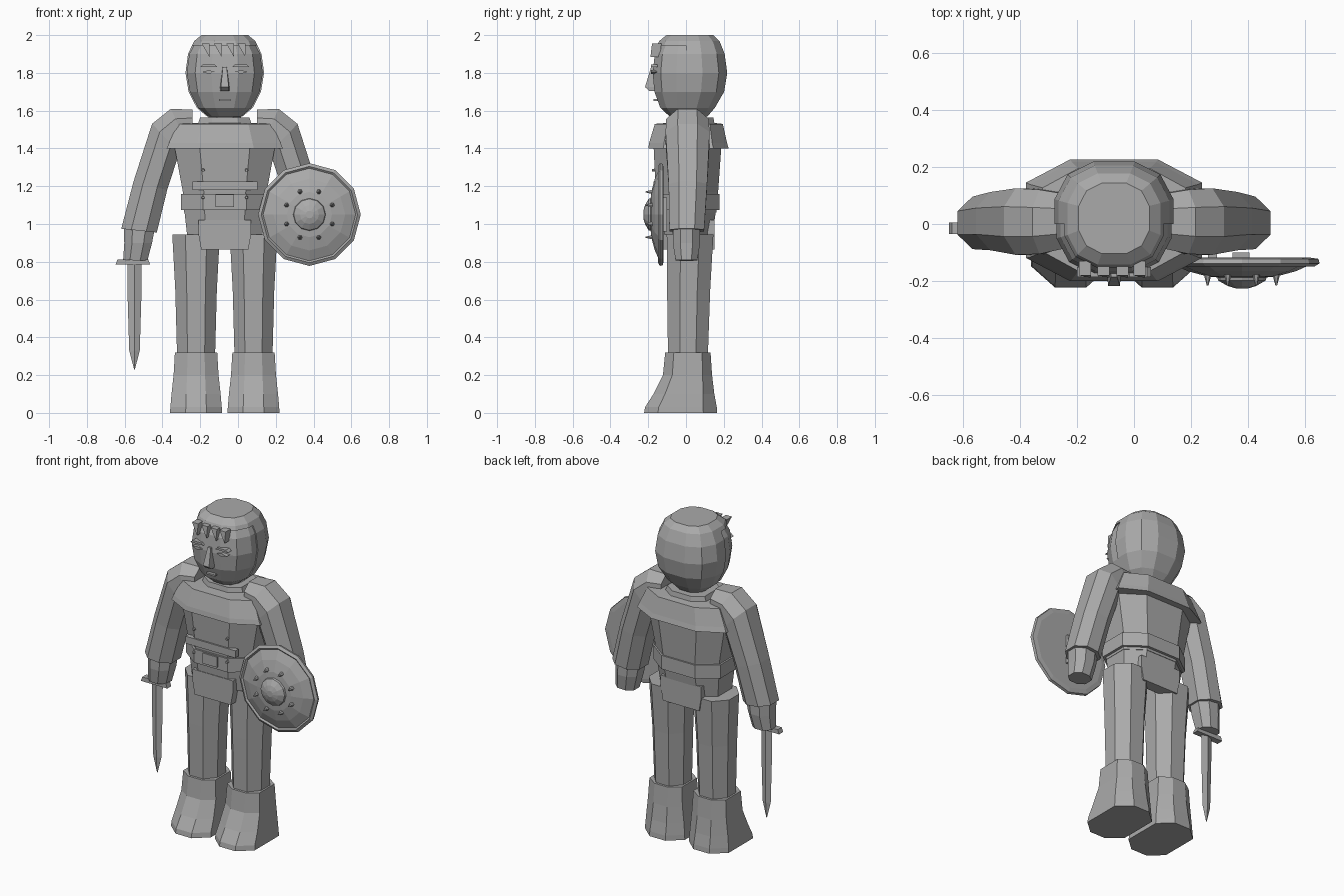
import bpy, bmesh, math
from mathutils import Vector

old = bpy.data.objects.get("Cube")
if old:
    bpy.data.objects.remove(old, do_unlink=True)

GREY = (0.4, 0.4, 0.4, 1)
mat = bpy.data.materials.new("plain_grey")
mat.use_nodes = True
mat.diffuse_color = GREY
mat.node_tree.nodes["Principled BSDF"].inputs["Base Color"].default_value = GREY
CX = -0.07  # body midline


def finish(name, bm):
    bmesh.ops.recalc_face_normals(bm, faces=bm.faces)
    mesh = bpy.data.meshes.new(name)
    bm.to_mesh(mesh)
    bm.free()
    mesh.materials.append(mat)
    ob = bpy.data.objects.new(name, mesh)
    bpy.context.collection.objects.link(ob)
    return ob


def loft_bm(rings):
    bm = bmesh.new()
    loops = [[bm.verts.new(p) for p in r] for r in rings]
    n = len(loops[0])
    for a, b in zip(loops, loops[1:]):
        for i in range(n):
            j = (i + 1) % n
            bm.faces.new((a[i], a[j], b[j], b[i]))
    bm.faces.new(loops[0])
    bm.faces.new(loops[-1])
    return bm


def loft(name, rings):
    return finish(name, loft_bm(rings))


def octagon(cx, z, hx, y0, y1, fx=0.5, fy=0.5):
    """Chamfered ring: fx and fy are the flat fractions of each side."""
    my, hy = (y0 + y1) / 2, (y1 - y0) / 2
    pts = [(fx, -1), (1, -fy), (1, fy), (fx, 1), (-fx, 1), (-1, fy), (-1, -fy), (-fx, -1)]
    return [(cx + hx * u, my + hy * v, z) for u, v in pts]


def prism(name, outline, y0, y1):
    """Extrude an x-z outline between two depths."""
    return loft(name, [[(x, y, z) for x, z in outline] for y in (y0, y1)])


def box(name, x0, x1, y0, y1, z0, z1):
    return prism(name, [(x0, z0), (x1, z0), (x1, z1), (x0, z1)], y0, y1)


# Head: soft squarish rings, with a hair shell over the back half
def head_ring(z, hx, y0, y1, grow=0.0):
    pts = []
    for i in range(12):
        a = math.radians(30 * i + 15)
        c, s = math.cos(a), math.sin(a)
        u = math.copysign(abs(c) ** 0.8, c)
        v = math.copysign(abs(s) ** 0.8, s)
        pts.append((CX + (hx + grow) * u, (y0 + y1) / 2 + ((y1 - y0) / 2 + grow) * v, z))
    return pts


HEAD = [(1.57, .09, -.09, .11), (1.615, .145, -.14, .15), (1.7, .19, -.172, .2),
        (1.8, .207, -.182, .217), (1.9, .193, -.17, .203), (1.96, .16, -.14, .175),
        (1.992, .12, -.1, .14)]
loft("head", [head_ring(*h) for h in HEAD])
hair = loft_bm([head_ring(z + (.008 if z > 1.95 else 0), hx, a, b, .007) for z, hx, a, b in HEAD])


def cut(bm, co, no):
    geom = bm.verts[:] + bm.edges[:] + bm.faces[:]
    res = bmesh.ops.bisect_plane(bm, geom=geom, plane_co=co, plane_no=no, clear_inner=True)
    bmesh.ops.holes_fill(bm, edges=[e for e in bm.edges if e.is_boundary])


top_hair = hair.copy()
cut(hair, (0, .0, 0), (0, 1, 0))
finish("back_hair", hair)
cut(top_hair, (0, 0, 1.945), (0, 0, 1))
finish("top_hair", top_hair)

# Fringe locks over the forehead
for i, dx in enumerate((-.1, -.035, .03, .09)):
    lock = [[(CX + dx + u, y, z) for u, z in ((-.022, 1.955), (.02, 1.955), (.024, 1.91))]
            for y in (-.18, -.13)]
    tip = (CX + dx + .026, -.178, 1.875)
    bm = loft_bm(lock)
    bmesh.ops.translate(bm, verts=[v for v in bm.verts if v.co.z < 1.92], vec=(-.006, -.008, -.025))
    finish("fringe_lock_%d" % i, bm)

# Face: wedge nose, eyelids, brows and mouth
loft("nose", [[(CX - w, -.15, z), (CX + w, -.15, z), (CX + w * .8, y, z), (CX - w * .8, y, z)]
              for z, w, y in ((1.705, .026, -.195), (1.725, .026, -.217), (1.83, .013, -.185))])
for s, side in ((-1, "right"), (1, "left")):
    x = CX + s * .085
    prism(side + "_brow", [(x - .045, 1.832), (x + .045, 1.832), (x + .03, 1.845), (x - .03, 1.845)],
          -.186, -.15)
    prism(side + "_eye", [(x - .035, 1.805), (x, 1.795), (x + .035, 1.805), (x, 1.815)], -.184, -.15)
box("mouth", CX - .03, CX + .03, -.172, -.12, 1.652, 1.662)

# Neck and shoulder mantle
loft("neck", [octagon(CX, z, .085, -.06, .1) for z in (1.5, 1.6)])
loft("mantle", [octagon(CX, z, hx, a, b, .5, .62) for z, hx, a, b in
                ((1.4, .308, -.2, .226), (1.43, .295, -.195, .217), (1.53, .25, -.165, .195),
                 (1.535, .14, -.1, .15), (1.565, .13, -.095, .145))])

# Torso, belt and skirt
loft("torso", [octagon(CX, z, hx, a, b) for z, hx, a, b in
               ((1.06, .215, -.15, .16), (1.17, .222, -.16, .17), (1.42, .268, -.172, .188))])
loft("belt", [octagon(CX, z, .232, -.17, .178) for z in (1.075, 1.16)])
loft("skirt", [octagon(CX, z, hx, a, b) for z, hx, a, b in
               ((.945, .2, -.14, .14), (1.08, .215, -.152, .16))])
for name, y0, y1 in (("front_flap", -.15, -.09), ("back_flap", .08, .15)):
    prism(name, [(CX - .125, .865), (CX + .125, .865), (CX + .14, .95), (CX + .14, 1.02),
                 (CX - .14, 1.02), (CX - .14, .95)], y0, y1)
box("buckle", CX - .05, CX + .05, -.178, -.15, 1.09, 1.155)
box("chest_strap", CX - .172, CX + .172, -.172, -.14, 1.18, 1.225)


# Rivets and spikes are small cones pointing forward
def cone_forward(name, x, y, z, r1, r2, depth, sides=6):
    return loft(name, [[(x + r * math.cos(math.tau * i / sides), yy, z + r * math.sin(math.tau * i / sides))
                        for i in range(sides)] for r, yy in ((r1, y), (r2, y - depth))])


for i, (dx, z) in enumerate([(s * .115, z) for s in (-1, 1) for z in (1.14, 1.285)]):
    cone_forward("rivet_%d" % i, CX + dx, -.155, z, .011, .007, .025)


# Limbs
def arm_ring(s, xi, zi, xo, zo, y0, y1):
    my, hy = (y0 + y1) / 2, (y1 - y0) / 2
    pts = [(0, -.5), (.3, -1), (.72, -1), (1, -.45), (1, .45), (.72, 1), (.3, 1), (0, .5)]
    return [(CX + s * (xi + (xo - xi) * t), my + hy * v, zi + (zo - zi) * t) for t, v in pts]


ARM = [(.17, 1.45, .17, 1.605, -.085, .105), (.2, 1.42, .285, 1.61, -.105, .12),
       (.24, 1.38, .385, 1.53, -.108, .125), (.305, 1.18, .483, 1.225, -.092, .112),
       (.36, .955, .548, .975, -.088, .096)]
HAND = [(.37, .98, .535, .98, -.07, .075), (.385, .9, .532, .9, -.07, .075),
        (.41, .805, .538, .81, -.055, .06)]
BOOT = [(0, .138, -.222, .165), (.03, .136, -.217, .163), (.1, .13, -.172, .15),
        (.2, .119, -.122, .138), (.32, .112, -.11, .13)]
for s, side in ((-1, "right"), (1, "left")):
    loft(side + "_arm", [arm_ring(s, *a) for a in ARM])
    loft(side + "_hand", [arm_ring(s, *a) for a in HAND])
    x = CX + s * .152
    loft(side + "_leg", [octagon(x, z, hx, a, b, .45, .4) for z, hx, a, b in
                         ((.28, .1, -.095, .115), (.65, .11, -.1, .128), (.945, .126, -.102, .145))])
    loft(side + "_boot", [octagon(x, z, hx, a, b, .4, .62) for z, hx, a, b in BOOT])

# Sword held point down: diamond blade and crossguard
SX, SY = -.548, -.015
loft("sword_blade", [[(SX - w, SY, z), (SX, SY - t, z), (SX + w, SY, z), (SX, SY + t, z)]
                     for z, w, t in ((.23, .002, .002), (.33, .028, .01), (.6, .036, .013), (.8, .038, .014))])
prism("sword_guard", [(-.648, .785), (-.465, .785), (-.475, .812), (-.638, .812)], SY - .02, SY + .02)
box("sword_grip", SX - .02, SX + .02, SY - .018, SY + .018, .81, .95)

# Round shield: lathed rim, dome and boss around the forward axis
HX, HZ = .378, 1.05


def lathe(name, profile):
    rings = [[(HX + r * math.sin(math.tau * i / 12), y, HZ + r * math.cos(math.tau * i / 12))
              for i in range(12)] for r, y in profile]
    return loft(name, rings)


lathe("shield", [(.24, -.118), (.268, -.122), (.272, -.138), (.255, -.148), (.245, -.14),
                 (.19, -.165), (.12, -.184), (.05, -.19)])
lathe("shield_boss", [(.088, -.18), (.083, -.198), (.05, -.217), (.02, -.226)])
for i in range(8):
    a = math.tau * (i + .5) / 8
    cone_forward("shield_spike_%d" % i, HX + .13 * math.sin(a), -.175, HZ + .13 * math.cos(a), .014, .003, .04)
for name, x0, x1 in (("inner_strap", .26, .29), ("outer_strap", .345, .405)):
    box(name, x0, x1, -.125, -.1, .96, 1.14)
